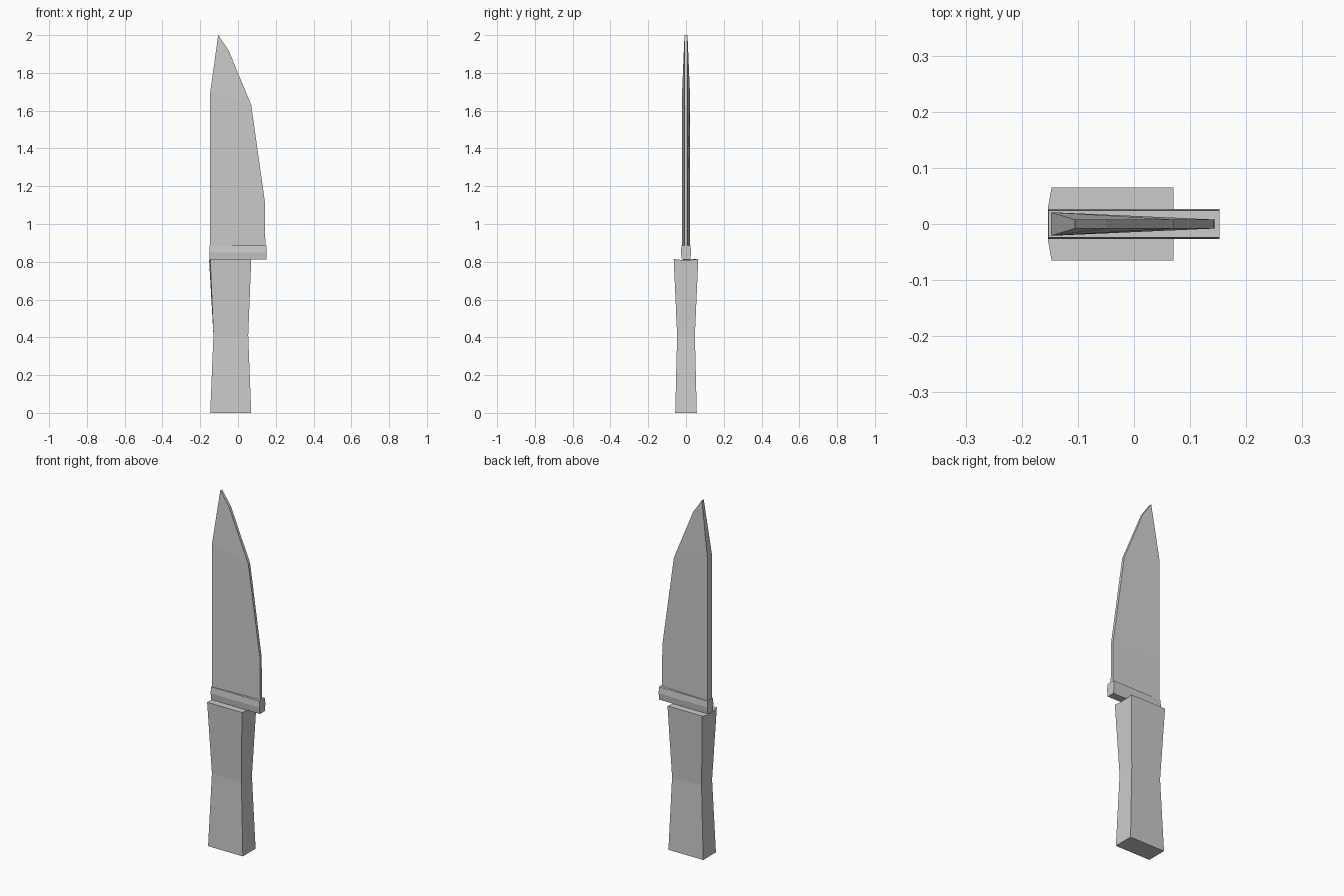
import bpy
import bmesh

cube = bpy.data.objects.get("Cube")
if cube:
    bpy.data.objects.remove(cube, do_unlink=True)

# Single plain grey
GREY = (0.6, 0.6, 0.6, 1)
grey = bpy.data.materials.new("plain grey")
grey.use_nodes = True
grey.diffuse_color = GREY
grey.node_tree.nodes["Principled BSDF"].inputs["Base Color"].default_value = GREY


def loft(name, rings):
    """Bridge successive rings of points and close both ends."""
    bm = bmesh.new()
    loops = [[bm.verts.new(p) for p in ring] for ring in rings]
    for low, high in zip(loops, loops[1:]):
        for i in range(len(low)):
            j = (i + 1) % len(low)
            bm.faces.new((low[i], low[j], high[j], high[i]))
    bm.faces.new(loops[0][::-1])
    bm.faces.new(loops[-1])
    bmesh.ops.recalc_face_normals(bm, faces=bm.faces)
    mesh = bpy.data.meshes.new(name)
    bm.to_mesh(mesh)
    bm.free()
    mesh.materials.append(grey)
    obj = bpy.data.objects.new(name, mesh)
    bpy.context.collection.objects.link(obj)
    return obj


def slab(spine, edge):
    """Four-point ring from (x, z, half thickness) at the spine and the edge."""
    (sx, sz, sy), (ex, ez, ey) = spine, edge
    return [(sx, -sy, sz), (ex, -ey, ez), (ex, ey, ez), (sx, sy, sz)]


# Blade: thick spine, thin cutting edge, narrowing to the point
SPINE, EDGE = 0.021, 0.008
loft("blade", [
    slab((-0.148, 0.86, SPINE), (0.145, 0.86, EDGE)),
    slab((-0.148, 1.12, SPINE), (0.142, 1.12, EDGE)),
    slab((-0.148, 1.69, SPINE), (0.07, 1.63, EDGE)),
    slab((-0.105, 2.0, EDGE), (-0.05, 1.92, EDGE)),
])

# Guard: a narrow bar, slightly fuller at mid height
loft("guard", [
    slab((-0.152, z, y), (0.152, z, y))
    for z, y in ((0.812, 0.022), (0.85, 0.027), (0.885, 0.024))
])


def grip_ring(back, front, half, z, bulge=0.0, dip=0.0):
    """Ring with a flat middle strip on the narrow sides."""
    mid = 0.03
    return [(back, -half, z), (front, -half, z),
            (front, -mid, z - dip), (front, mid, z - dip),
            (front, half, z), (back, half, z),
            (back - bulge, mid, z - dip), (back - bulge, -mid, z - dip)]


# Handle: waisted grip
loft("handle", [
    grip_ring(-0.147, 0.07, 0.057, 0.0),
    grip_ring(-0.13, 0.054, 0.047, 0.41),
    grip_ring(-0.147, 0.07, 0.065, 0.815, 0.006, 0.005),
])
